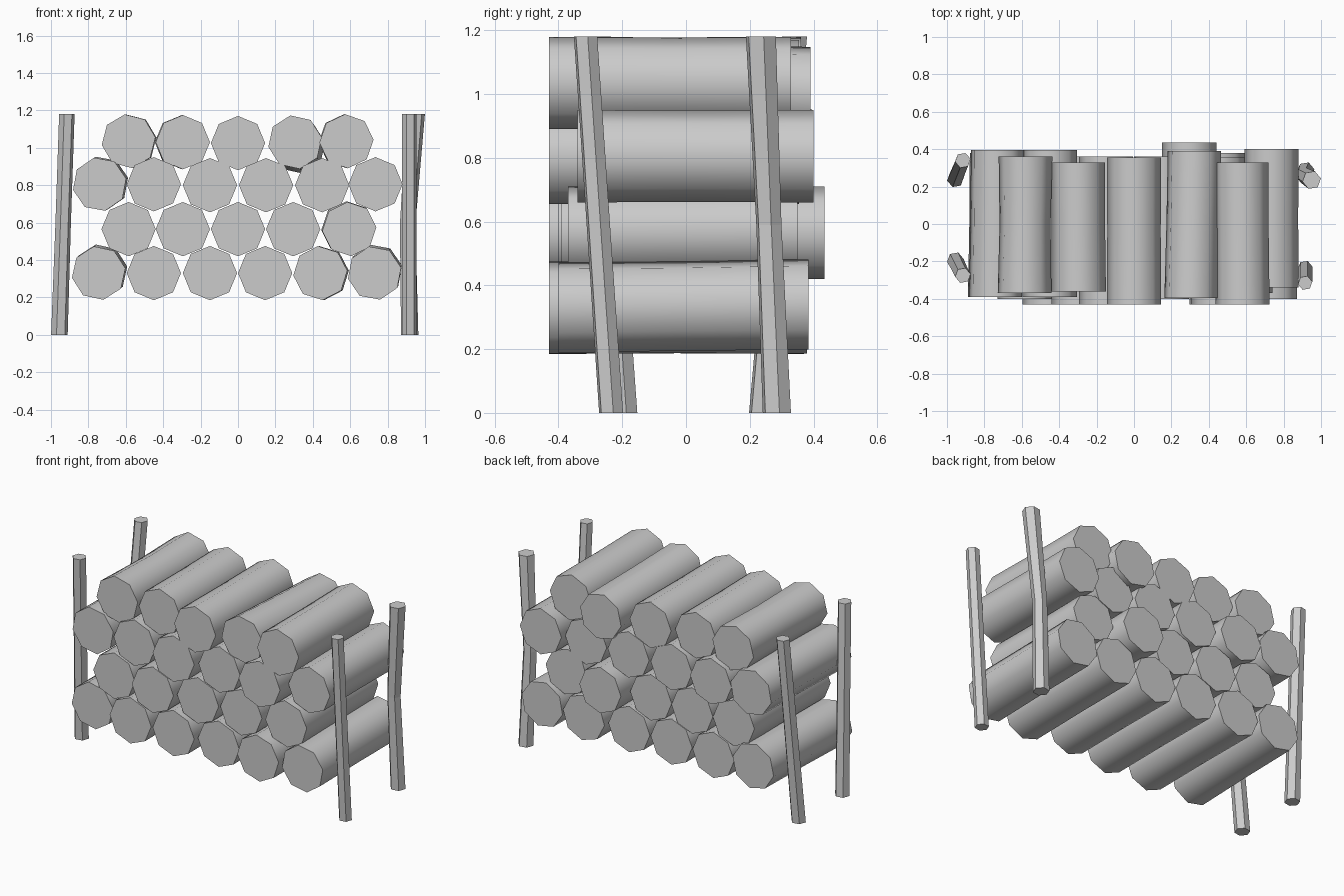
import bpy, math

if "Cube" in bpy.data.objects:
    bpy.data.objects.remove(bpy.data.objects["Cube"])


def prism(name, rings, sides, rot, smooth):
    """Capped tube through rings of (centre, axis_u, axis_v, radius)."""
    verts, faces = [], []
    for (cx, cy, cz), along, r in rings:
        for i in range(sides):
            a = rot + 2 * math.pi * i / sides
            u, v = r * math.cos(a), r * math.sin(a)
            if along == 'Y':
                verts.append((cx + u, cy, cz + v))
            else:
                verts.append((cx + u, cy + v, cz))
    for k in range(len(rings) - 1):
        for i in range(sides):
            j = (i + 1) % sides
            q = [k * sides + i, k * sides + j, (k + 1) * sides + j, (k + 1) * sides + i]
            faces.append(q if along == 'Z' else q[::-1])
    first = list(range(sides))
    last = [(len(rings) - 1) * sides + i for i in range(sides)]
    faces += [first[::-1], last] if along == 'Z' else [first, last[::-1]]
    mesh = bpy.data.meshes.new(name)
    mesh.from_pydata(verts, [], faces)
    ob = bpy.data.objects.new(name, mesh)
    bpy.context.collection.objects.link(ob)
    if smooth:
        bpy.ops.object.select_all(action='DESELECT')
        bpy.context.view_layer.objects.active = ob
        ob.select_set(True)
        bpy.ops.object.shade_smooth_by_angle(angle=math.radians(46))
    return ob


def log(name, x, z, y0, y1, dx=0.0, dz=0.0, rot=0.0, r=0.145, waist=0.98):
    """Eight-sided log; dx, dz shift the back end."""
    ym = (y0 + y1) / 2
    prism(name, [((x, y0, z), 'Y', r),
                 ((x + dx / 2, ym, z + dz / 2), 'Y', r * waist),
                 ((x + dx, y1, z + dz), 'Y', r)], 8, math.radians(rot), True)


# Stacked logs, row by row: x, z, front y, back y, back shift, roll
rows = [
    [(-.745, .33, -.39, .38, .01, .01, 10), (-.45, .33, -.43, .37),
     (-.15, .33, -.43, .36), (.145, .33, -.40, .36),
     (.44, .33, -.43, .38, .008, 0, 5), (.73, .33, -.40, .385, .005, .01, 12)],
    [(-.585, .565, -.40, .36), (-.295, .565, -.43, .36), (0, .565, -.40, .35),
     (.295, .565, -.39, .435), (.595, .565, -.37, .35, -.005, .005, 4)],
    [(-.74, .805, -.39, .395, .01, .005, 12), (-.45, .805, -.39, .395),
     (-.15, .80, -.43, .36), (.15, .80, -.40, .36), (.45, .80, -.43, .355),
     (.735, .805, -.34, .40)],
    [(-.585, 1.035, -.37, .36, .005, 0, 8), (-.295, 1.03, -.36, .33, -.005),
     (0, 1.025, -.43, .355), (.305, 1.03, -.395, .39, .018, -.025, 10),
     (.58, 1.035, -.43, .33, -.005, 0, 3)],
]
for i, row in enumerate(rows):
    for j, spec in enumerate(row):
        log(f"log_row{i + 1}_{j + 1}", *spec, waist=.95 if (i, j) == (3, 0) else .985)

# Leaning hexagonal corner posts: base, middle, top with radii
posts = {
    "post_front_left": [(-.955, -.195, 0, .045), (-.935, -.235, .59, .042), (-.915, -.275, 1.18, .042)],
    "post_back_left": [(-.955, .24, 0, .045), (-.935, .29, .59, .042), (-.915, .34, 1.18, .042)],
    "post_front_right": [(.915, -.235, 0, .04), (.915, -.275, .59, .039), (.915, -.315, 1.18, .039)],
    "post_back_right": [(.918, .285, 0, .047), (.907, .26, .59, .042), (.95, .235, 1.18, .05)],
}
for name, pts in posts.items():
    prism(name, [((x, y, z), 'Z', r) for x, y, z, r in pts], 6, math.radians(10), False)
